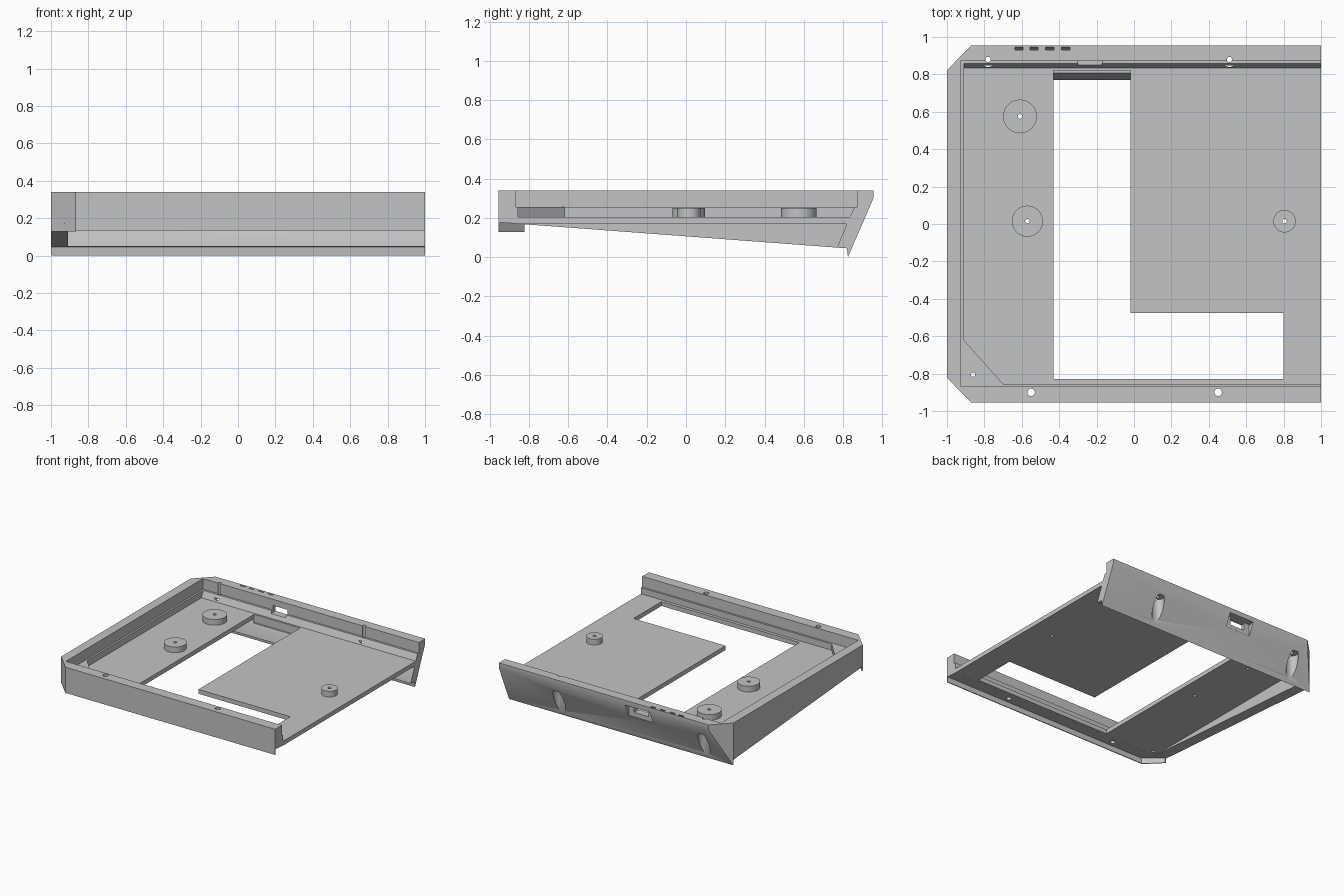
import bpy
import bmesh
from math import radians
from mathutils import Matrix, Vector

if "Cube" in bpy.data.objects:
    bpy.data.objects.remove(bpy.data.objects["Cube"], do_unlink=True)

grey = bpy.data.materials.new("plain grey")
grey.use_nodes = True
grey.diffuse_color = (0.55, 0.55, 0.55, 1)
grey.node_tree.nodes["Principled BSDF"].inputs["Base Color"].default_value = grey.diffuse_color


def finish(name, bm):
    bmesh.ops.recalc_face_normals(bm, faces=bm.faces)
    mesh = bpy.data.meshes.new(name)
    bm.to_mesh(mesh)
    bm.free()
    mesh.materials.append(grey)
    ob = bpy.data.objects.new(name, mesh)
    bpy.context.collection.objects.link(ob)
    return ob


def prism(name, points, low, high, axis="z"):
    """Extrude a flat outline along z (xy points) or along x (yz points)."""
    bm = bmesh.new()
    place = (lambda a, b: (low, a, b)) if axis == "x" else (lambda a, b: (a, b, low))
    face = bm.faces.new([bm.verts.new(place(a, b)) for a, b in points])
    new = bmesh.ops.extrude_face_region(bm, geom=[face])["geom"]
    step = Vector((high - low, 0, 0) if axis == "x" else (0, 0, high - low))
    bmesh.ops.translate(bm, vec=step, verts=[v for v in new if isinstance(v, bmesh.types.BMVert)])
    return finish(name, bm)


def box(name, x0, x1, y0, y1, z0, z1):
    return prism(name, [(x0, y0), (x1, y0), (x1, y1), (x0, y1)], z0, z1)


def cylinder(name, centre, radius, depth, axis="z", sides=32):
    bm = bmesh.new()
    bmesh.ops.create_cone(bm, cap_ends=True, segments=sides, radius1=radius, radius2=radius, depth=depth)
    turn = Matrix.Rotation(radians(90), 4, "Y") if axis == "x" else Matrix()
    bm.transform(Matrix.Translation(centre) @ turn)
    return finish(name, bm)


def cut(target, *cutters):
    for cutter in cutters:
        mod = target.modifiers.new("cut", "BOOLEAN")
        mod.operation = "DIFFERENCE"
        mod.solver = "EXACT"
        mod.object = cutter
        bpy.context.view_layer.objects.active = target
        bpy.ops.object.modifier_apply(modifier=mod.name)
        bpy.data.objects.remove(cutter, do_unlink=True)


# Case shell: side profile run along x, with thin lips under front and back
shell = prism("case_shell", [
    (-0.955, 0.133), (-0.955, 0.34), (0.955, 0.34), (0.955, 0.3), (0.825, 0),
    (0.82, 0.045), (-0.948, 0.177), (-0.948, 0.133)], -1, 1, "x")

# Chamfered corners on the closed side
for s in (-1, 1):
    cut(shell, prism("corner_cutter", [(-1.05, s * 0.772), (-0.82, s * 1.005), (-1.05, s * 1.005)], -0.1, 0.5))

# Upper recess, ledge and floor pocket with one filled corner
cut(shell,
    box("upper_recess", -0.925, 1.1, -0.87, 0.875, 0.255, 0.5),
    prism("floor_pocket", [(-0.7, -0.855), (1.1, -0.855), (1.1, 0.835), (-0.91, 0.835), (-0.91, -0.62)],
          0.205, 0.3),
    prism("back_slope", [(0.82, 0.205), (0.835, 0.205), (0.858, 0.255), (0.858, 0.3), (0.82, 0.3)],
          -0.91, 1.1, "x"))

# Hollow wedge under the floor
cut(shell, prism("under_hollow", [
    (-0.85, 0.17), (0.82, 0.17), (0.77, 0.05), (0.77, -0.1), (-0.85, -0.1)], -0.91, 1.1, "x"))

# L-shaped floor opening
cut(shell, prism("floor_opening", [
    (-0.43, -0.83), (0.8, -0.83), (0.8, -0.475), (-0.02, -0.475), (-0.02, 0.82), (-0.43, 0.82)],
    0.14, 0.23))

# Port recess on the back and its slot through the wall
cut(shell,
    box("port_recess", -0.345, -0.125, 0.905, 1.1, 0.2, 0.3),
    box("port_slot", -0.3, -0.17, 0.84, 1, 0.235, 0.29))

# Screw holes in the front rim; holes with scooped pockets in the back rim
for x in (-0.55, 0.45):
    cut(shell, cylinder("front_hole", (x, -0.9, 0.25), 0.02, 0.5))
for x in (-0.78, 0.51):
    cut(shell, cylinder("back_hole", (x, 0.88, 0.25), 0.014, 0.6),
        cylinder("back_pocket", (x, 0.885, 0.05), 0.045, 0.36))
cut(shell, cylinder("corner_hole", (-0.86, -0.805, 0.2), 0.012, 0.3))

# Four small vents, parallel to the sloping back
for x in (-0.615, -0.535, -0.45, -0.365):
    cut(shell, prism("vent", [(0.938, 0.36), (0.953, 0.36), (0.929, 0.29), (0.914, 0.29)],
                     x - 0.022, x + 0.022, "x"))

# Alignment pin sockets in the open end
for y, z in ((-0.905, 0.26), (0.9, 0.3), (0.83, 0.11)):
    cut(shell, cylinder("pin_socket", (1, y, z), 0.023, 0.2, "x"))

# Lip under the front chamfer
prism("corner_lip", [(-1, -0.823), (-0.868, -0.955), (-0.866, -0.948), (-0.99, -0.823)], 0.129, 0.18)

# Standoffs on the floor, drilled through
for i, (x, y, r) in enumerate(((-0.61, 0.575, 0.09), (-0.57, 0.015, 0.083), (0.805, 0.015, 0.06))):
    boss = cylinder(f"standoff_{i + 1}", (x, y, 0.2275), r, 0.047, sides=48)
    for part in (shell, boss):
        cut(part, cylinder("drill", (x, y, 0.2), 0.012, 0.3))

for ob in bpy.context.scene.objects:
    if ob.type == "MESH":
        bpy.ops.object.select_all(action="DESELECT")
        ob.select_set(True)
        bpy.context.view_layer.objects.active = ob
        bpy.ops.object.shade_smooth_by_angle(angle=radians(30))
